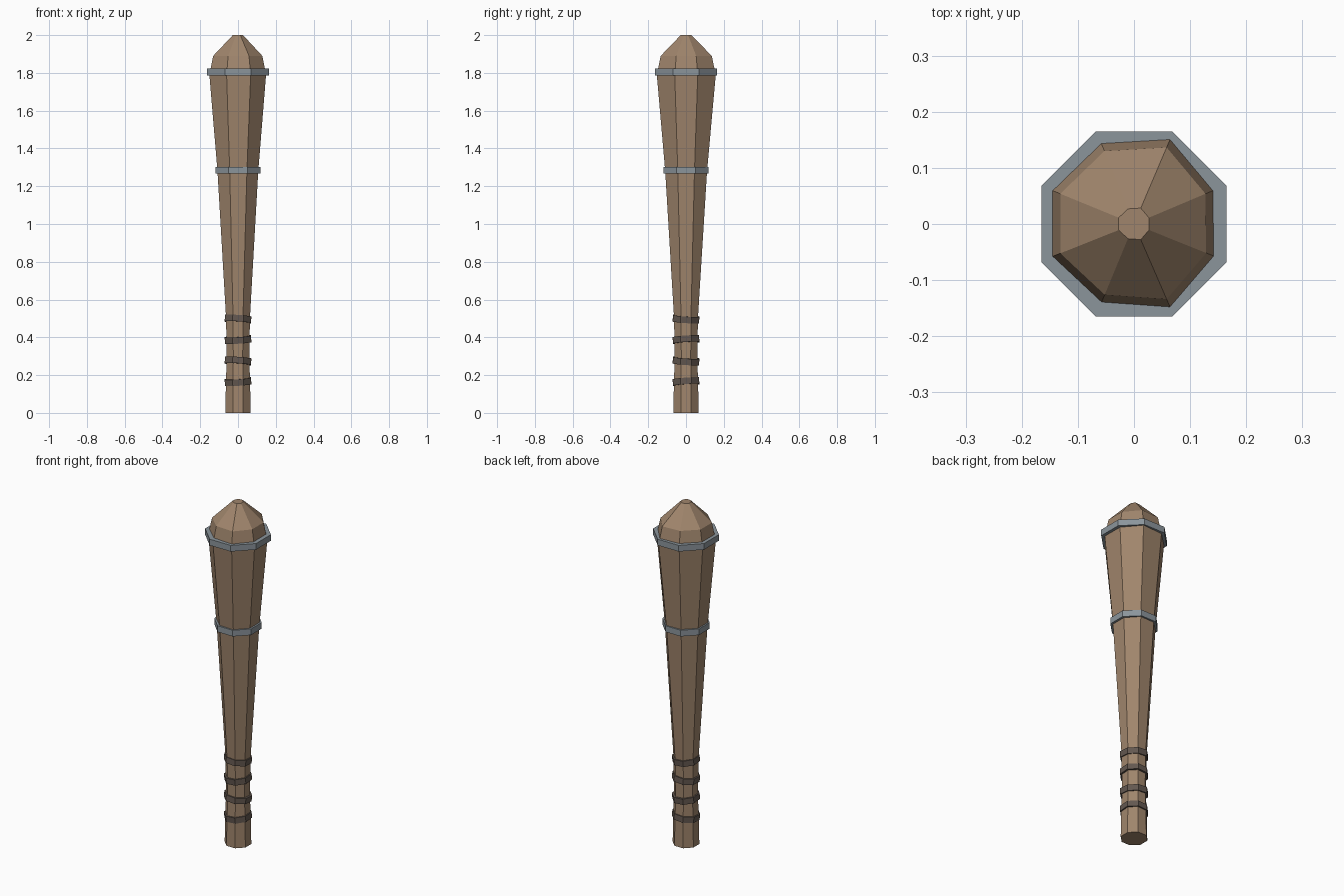
import bpy
import bmesh
import math
from mathutils import Matrix, Vector

cube = bpy.data.objects.get("Cube")
if cube:
    bpy.data.objects.remove(cube, do_unlink=True)

SIDES = 8


def material(name, rgb):
    mat = bpy.data.materials.new(name)
    mat.use_nodes = True
    mat.diffuse_color = (*rgb, 1)
    mat.node_tree.nodes["Principled BSDF"].inputs["Base Color"].default_value = (*rgb, 1)
    return mat


wood = material("wood", (0.35, 0.235, 0.15))
steel = material("steel", (0.26, 0.30, 0.33))
leather = material("dark_leather", (0.125, 0.097, 0.08))


def octagon(apothem):
    """Eight corners with flat sides facing the axes, starting at +x."""
    radius = apothem / math.cos(math.pi / SIDES)
    angles = [(i + 0.5) * math.tau / SIDES for i in range(SIDES)]
    return [Vector((radius * math.cos(a), radius * math.sin(a), 0)) for a in angles]


def bridge(bm, lower, upper):
    for i in range(SIDES):
        j = (i + 1) % SIDES
        bm.faces.new((lower[i], lower[j], upper[j], upper[i]))


def finish(bm, name, mat):
    bmesh.ops.recalc_face_normals(bm, faces=bm.faces)
    mesh = bpy.data.meshes.new(name)
    bm.to_mesh(mesh)
    bm.free()
    mesh.materials.append(mat)
    obj = bpy.data.objects.new(name, mesh)
    bpy.context.collection.objects.link(obj)
    return obj


# Club body: octagonal loft, slightly hand-hewn towards the head
PROFILE = [(0, 0.067), (0.16, 0.064), (0.28, 0.060), (0.5, 0.063),
           (1.28, 0.108), (1.79, 0.150), (1.89, 0.130), (2.0, 0.027)]
HEWN = [(0.98, 1.0), (1.08, 1.05), (0.98, 1.0), (1.01, 1.0),
        (1.01, 0.97), (0.97, 0.97), (1.08, 1.03), (0.99, 0.96)]

bm = bmesh.new()
loops = []
for z, apothem in PROFILE:
    blend = min(1, max(0, (z - 0.5) / 1.2))
    loop = []
    for corner, (sx, sy) in zip(octagon(apothem), HEWN):
        x = corner.x * (1 + (sx - 1) * blend)
        y = corner.y * (1 + (sy - 1) * blend)
        loop.append(bm.verts.new((x, y, z)))
    loops.append(loop)
for lower, upper in zip(loops, loops[1:]):
    bridge(bm, lower, upper)
bm.faces.new(loops[0])
bm.faces.new(loops[-1])
finish(bm, "club_body", wood)


def band(name, z, height, outer, inner, mat, tilt=0):
    """Octagonal collar with an open centre around the body."""
    bm = bmesh.new()
    rings = []
    for apothem, side in ((outer, -1), (outer, 1), (inner, 1), (inner, -1)):
        rings.append([bm.verts.new(c + Vector((0, 0, side * height / 2)))
                      for c in octagon(apothem)])
    for i in range(4):
        bridge(bm, rings[i], rings[(i + 1) % 4])
    turn = Matrix.Rotation(tilt, 4, "Y") @ Matrix.Rotation(-tilt, 4, "X")
    bm.transform(Matrix.Translation((0, 0, z)) @ turn)
    return finish(bm, name, mat)


# Steel bands on the head
band("upper_band", 1.805, 0.036, 0.165, 0.135, steel)
band("lower_band", 1.285, 0.036, 0.119, 0.100, steel)

# Leather wraps on the grip, tilted alternately
for i, z in enumerate((0.165, 0.275, 0.388, 0.497)):
    tilt = 0.07 if i % 2 else -0.07
    band(f"grip_wrap_{i + 1}", z, 0.034, 0.070, 0.055, leather, tilt)
